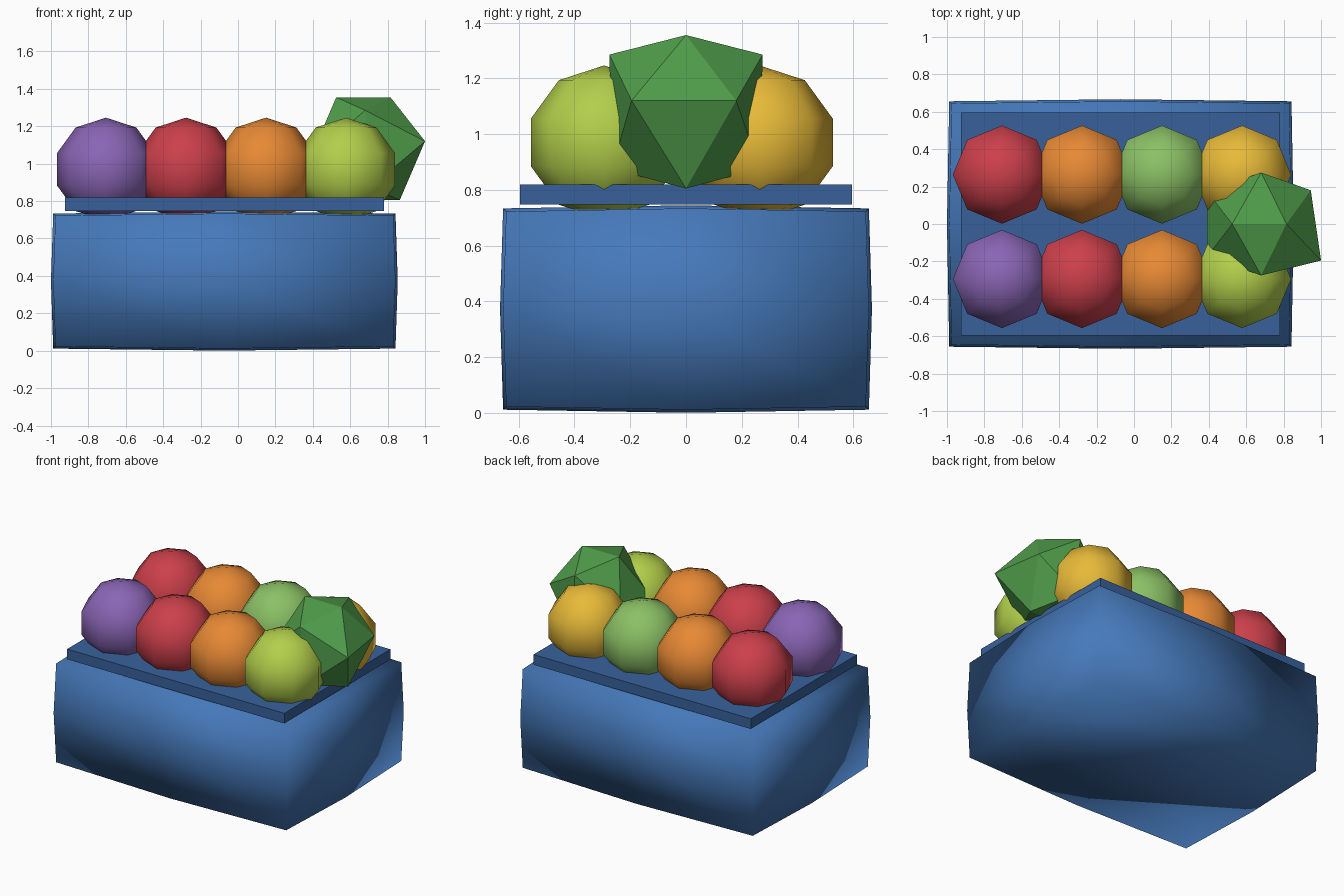
import bpy, bmesh
from mathutils import Matrix

if "Cube" in bpy.data.objects:
    bpy.data.objects.remove(bpy.data.objects["Cube"])


def material(name, rgb):
    m = bpy.data.materials.new(name)
    m.diffuse_color = (*rgb, 1)
    m.use_nodes = True
    m.node_tree.nodes["Principled BSDF"].inputs["Base Color"].default_value = m.diffuse_color
    return m


def finish(bm, name, mat, smooth, loc=(0, 0, 0)):
    bmesh.ops.recalc_face_normals(bm, faces=bm.faces)
    for f in bm.faces:
        f.smooth = smooth
    me = bpy.data.meshes.new(name)
    bm.to_mesh(me)
    bm.free()
    me.materials.append(mat)
    ob = bpy.data.objects.new(name, me)
    ob.location = loc
    bpy.context.collection.objects.link(ob)
    return ob


blue = material("crate_blue", (0.06, 0.19, 0.49))
dark_blue = material("tray_blue", (0.04, 0.12, 0.33))
leaf = material("leaf_green", (0.08, 0.34, 0.07))
skins = {
    "red": material("red", (0.60, 0.05, 0.07)),
    "orange": material("orange", (0.80, 0.25, 0.035)),
    "green": material("green", (0.26, 0.53, 0.13)),
    "yellow": material("yellow", (0.80, 0.49, 0.04)),
    "purple": material("purple", (0.25, 0.13, 0.46)),
    "lime": material("lime", (0.45, 0.62, 0.07)),
}

# Crate: once-subdivided box, bulging toward the middle of each face
half, bulge = (0.903, 0.645, 0.35), (0.024, 0.022, 0.022)
bm = bmesh.new()
bmesh.ops.create_cube(bm, size=2)
bmesh.ops.subdivide_edges(bm, edges=bm.edges[:], cuts=1, use_grid_fill=True)
for v in bm.verts:
    s = [round(c) for c in v.co]
    k = s.count(0) / 2
    v.co = [s[i] * (half[i] + bulge[i] * k) for i in range(3)]
finish(bm, "crate", blue, True, (-0.073, 0, 0.3725))

# Tray slab on top
bm = bmesh.new()
bmesh.ops.create_cube(bm, size=1, matrix=Matrix.Diagonal((1.705, 1.19, 0.072, 1)))
finish(bm, "tray", dark_blue, False, (-0.0725, 0, 0.784))

# Two rows of fruit
rows = [(0.264, ("red", "orange", "green", "yellow")),
        (-0.294, ("purple", "red", "orange", "lime"))]
for r, (y, names) in enumerate(rows):
    for i, n in enumerate(names):
        bm = bmesh.new()
        bmesh.ops.create_uvsphere(bm, u_segments=8, v_segments=5, radius=0.276)
        finish(bm, f"fruit_{n}_{r}_{i}", skins[n], True, (-0.706 + 0.428 * i, y, 0.97))

# Leafy clump: tilted twenty-sided solid
points = [(0.525, 0, 1.355), (0.815, 0, 1.355), (0.575, 0, 0.805), (0.865, 0, 0.805),
          (1.0, -0.195, 1.12), (0.945, 0.18, 1.12), (0.39, -0.175, 1.04), (0.39, 0.175, 1.04),
          (0.68, -0.275, 1.285), (0.68, 0.275, 1.285), (0.71, -0.265, 0.875), (0.71, 0.265, 0.875)]
bm = bmesh.new()
for p in points:
    bm.verts.new(p)
bmesh.ops.convex_hull(bm, input=bm.verts[:])
finish(bm, "leafy_clump", leaf, False)
